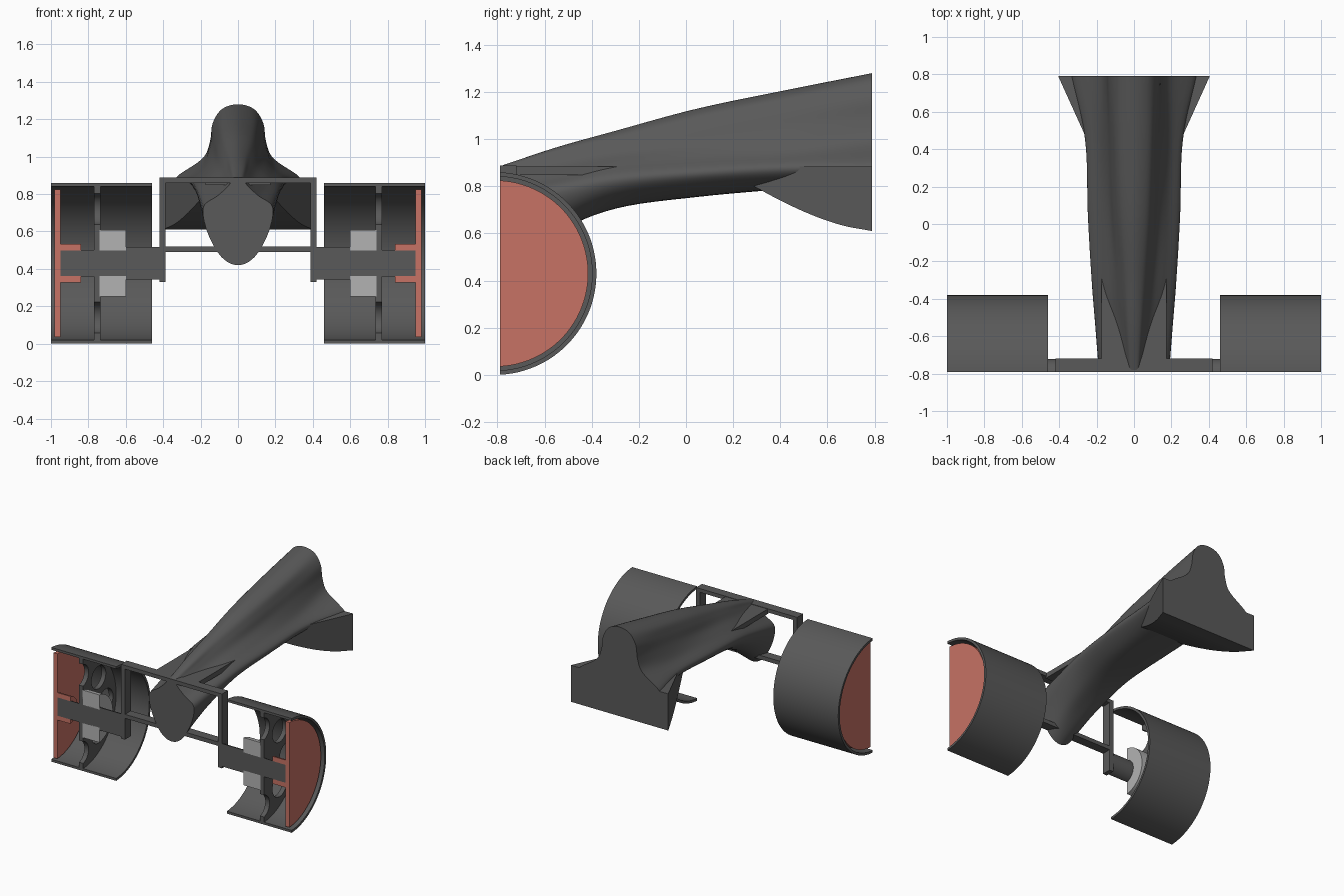
import bpy, bmesh, math
from mathutils import Vector, Matrix

if "Cube" in bpy.data.objects:
    bpy.data.objects.remove(bpy.data.objects["Cube"])

CUT = -0.79                 # the model is sliced flat here
CY, CZ = -0.81, 0.43        # wheel centre


def material(name, rgb):
    m = bpy.data.materials.new(name)
    m.diffuse_color = (*rgb, 1)
    m.use_nodes = True
    m.node_tree.nodes["Principled BSDF"].inputs["Base Color"].default_value = m.diffuse_color
    return m


DARK = material("dark_grey", (0.1, 0.1, 0.1))
LIGHT = material("light_grey", (0.45, 0.45, 0.45))
CORAL = material("coral", (0.57, 0.17, 0.13))


def finish(name, bm, mat, angle=30):
    bmesh.ops.remove_doubles(bm, verts=bm.verts, dist=1e-5)
    bmesh.ops.recalc_face_normals(bm, faces=bm.faces)
    me = bpy.data.meshes.new(name)
    bm.to_mesh(me)
    bm.free()
    me.materials.append(mat)
    me.shade_smooth()
    me.set_sharp_from_angle(angle=math.radians(angle))
    ob = bpy.data.objects.new(name, me)
    bpy.context.collection.objects.link(ob)
    return ob


def slice_front(bm):
    # remove everything ahead of the cut plane and close the section
    bmesh.ops.remove_doubles(bm, verts=bm.verts, dist=1e-5)
    geom = bm.verts[:] + bm.edges[:] + bm.faces[:]
    bmesh.ops.bisect_plane(bm, geom=geom, plane_co=(0, CUT, 0),
                           plane_no=(0, -1, 0), clear_outer=True)
    edges = [e for e in bm.edges if e.is_boundary]
    bmesh.ops.holes_fill(bm, edges=edges, sides=0)


def lathe(name, profile, mat, seg=96):
    # closed (x, radius) profile turned round the axle, then sliced
    bm = bmesh.new()
    rings = []
    for i in range(seg):
        a = 2 * math.pi * (i + 0.5) / seg
        rings.append([bm.verts.new((x, CY + r * math.cos(a), CZ + r * math.sin(a)))
                      for x, r in profile])
    n = len(profile)
    for i in range(seg):
        a, b = rings[i], rings[(i + 1) % seg]
        for j in range(n):
            k = (j + 1) % n
            if profile[j][1] == 0 and profile[k][1] == 0:
                continue
            if profile[j][1] == 0:
                bm.faces.new((a[j], a[k], b[k]))
            elif profile[k][1] == 0:
                bm.faces.new((a[j], a[k], b[j]))
            else:
                bm.faces.new((a[j], a[k], b[k], b[j]))
    bmesh.ops.delete(bm, geom=[v for v in bm.verts if not v.link_faces], context='VERTS')
    slice_front(bm)
    return finish(name, bm, mat)


def tube(x0, x1, r0, r1):
    return [(x0, r0), (x1, r0), (x1, r1), (x0, r1)]


def box(name, x, y, z):
    bm = bmesh.new()
    bmesh.ops.create_cube(bm, size=1)
    for v in bm.verts:
        v.co = [(a + b) / 2 + c * (b - a) for (a, b), c in zip((x, y, z), v.co)]
    return finish(name, bm, DARK)


def spline(pts, n, closed=False):
    if closed:
        p = [pts[-1]] + pts + pts[:2]
    else:
        p = [2 * pts[0] - pts[1]] + pts + [2 * pts[-1] - pts[-2]]
    out = []
    for a, b, c, d in zip(p, p[1:], p[2:], p[3:]):
        for i in range(n):
            t = i / n
            out.append(0.5 * (2 * b + (c - a) * t + (2 * a - 5 * b + 4 * c - d) * t * t
                              + (3 * b - a - 3 * c + d) * t ** 3))
    return out if closed else out + [pts[-1]]


def wheel_plate(name, s):
    # flat disc with a ring of round holes
    cu = bpy.data.curves.new(name, 'CURVE')
    cu.dimensions, cu.fill_mode, cu.extrude = '2D', 'BOTH', 0.0175
    circles = [(0, 0, 0.415, 96), (0, 0, 0.072, 32)]
    for i in range(8):
        a = i * math.pi / 4
        circles.append((0.29 * math.cos(a), 0.29 * math.sin(a), 0.085, 32))
    for cx, cy, r, n in circles:
        sp = cu.splines.new('POLY')
        sp.points.add(n - 1)
        sp.use_cyclic_u = True
        for i, p in enumerate(sp.points):
            a = 2 * math.pi * (i + 0.5) / n
            p.co = (cx + r * math.cos(a), cy + r * math.sin(a), 0, 1)
    ob = bpy.data.objects.new("plate_outline", cu)
    bpy.context.collection.objects.link(ob)
    me = bpy.data.meshes.new_from_object(ob)
    bm = bmesh.new()
    bm.from_mesh(me)
    bpy.data.objects.remove(ob)
    bpy.data.meshes.remove(me)
    bm.transform(Matrix.Translation((s * 0.7525, CY, CZ)) @ Matrix.Rotation(math.pi / 2, 4, 'Y'))
    slice_front(bm)
    return finish(name, bm, DARK)


# wheels, hubs, brakes and axles, both sides
for s, side in ((1, "right"), (-1, "left")):
    def turned(part, profile, mat):
        lathe(f"{part}_{side}", [(s * x, r) for x, r in profile], mat)
    turned("wheel_barrel", tube(0.46, 1.0, 0.412, 0.43), DARK)
    turned("wheel_cover", [(0.98, 0), (0.98, 0.395), (0.95, 0.395), (0.95, 0.0)], CORAL)
    turned("wheel_hub", tube(0.84, 0.955, 0.07, 0.105), CORAL)
    turned("brake_drum", tube(0.60, 0.74, 0.07, 0.18), LIGHT)
    turned("axle", [(0.39, 0), (0.39, 0.088), (0.60, 0.088), (0.60, 0.073),
                    (0.95, 0.073), (0.95, 0)], DARK)
    wheel_plate(f"wheel_plate_{side}", s)
    box(f"frame_post_{side}", sorted((s * 0.387, s * 0.42)), (CUT, -0.72), (0.33, 0.888))

# frame crossbars and the flat plate running back into the body
box("frame_top_bar", (-0.42, 0.42), (CUT, -0.72), (0.86, 0.888))
box("frame_bottom_bar", (-0.40, 0.40), (CUT, -0.72), (0.49, 0.52))
box("body_plate", (-0.175, 0.175), (-0.73, -0.28), (0.848, 0.885))

# body: half sections (x, z) from top centre to bottom centre
SECTIONS = {
    -0.79: [(0, .885), (.02, .882), (.035, .865), (.06, .835), (.11, .79),
            (.185, .73), (.165, .60), (.09, .465), (0, .42)],
    -0.55: [(0, .965), (.035, .955), (.055, .925), (.085, .885), (.14, .84),
            (.205, .785), (.18, .69), (.10, .615), (0, .60)],
    -0.30: [(0, 1.035), (.045, 1.02), (.075, .985), (.11, .935), (.165, .89),
            (.225, .835), (.20, .775), (.11, .72), (0, .705)],
    0.05: [(0, 1.13), (.07, 1.105), (.105, 1.05), (.13, .985), (.18, .925),
           (.245, .865), (.22, .815), (.13, .765), (0, .755)],
    0.45: [(0, 1.213), (.085, 1.185), (.12, 1.12), (.145, 1.04), (.19, .95),
           (.26, .885), (.23, .835), (.14, .80), (0, .79)],
    0.79: [(0, 1.28), (.085, 1.255), (.135, 1.18), (.15, 1.08), (.19, .99),
           (.33, .89), (.30, .85), (.16, .82), (0, .81)],
}
rings = []
for y, half in SECTIONS.items():
    full = half + [(-x, z) for x, z in half[-2:0:-1]]
    rings.append(spline([Vector((x, y, z)) for x, z in full], 5, True))
lines = [spline(list(col), 6) for col in zip(*rings)]
bm = bmesh.new()
grid = [[bm.verts.new(p) for p in line] for line in lines]
for a, b in zip(grid, grid[1:] + grid[:1]):
    for i in range(len(a) - 1):
        bm.faces.new((a[i], a[i + 1], b[i + 1], b[i]))
bm.faces.new([g[0] for g in grid])
bm.faces.new([g[-1] for g in grid])
finish("body", bm, DARK, 50)

# flared rear base: straight side walls with a curved underside
low = spline([Vector(p) for p in ((.27, .81), (.40, .74), (.53, .68), (.66, .635), (.79, .61))], 5)
bm = bmesh.new()
loops = []
for y, z in low:
    w = 0.26 + 0.453 * (y - 0.47)
    loops.append([bm.verts.new(p) for p in ((-w, y, z), (w, y, z), (w, y, .885), (-w, y, .885))])
for a, b in zip(loops, loops[1:]):
    for j in range(4):
        k = (j + 1) % 4
        bm.faces.new((a[j], a[k], b[k], b[j]))
bm.faces.new(loops[0])
bm.faces.new(loops[-1])
finish("rear_base", bm, DARK)
